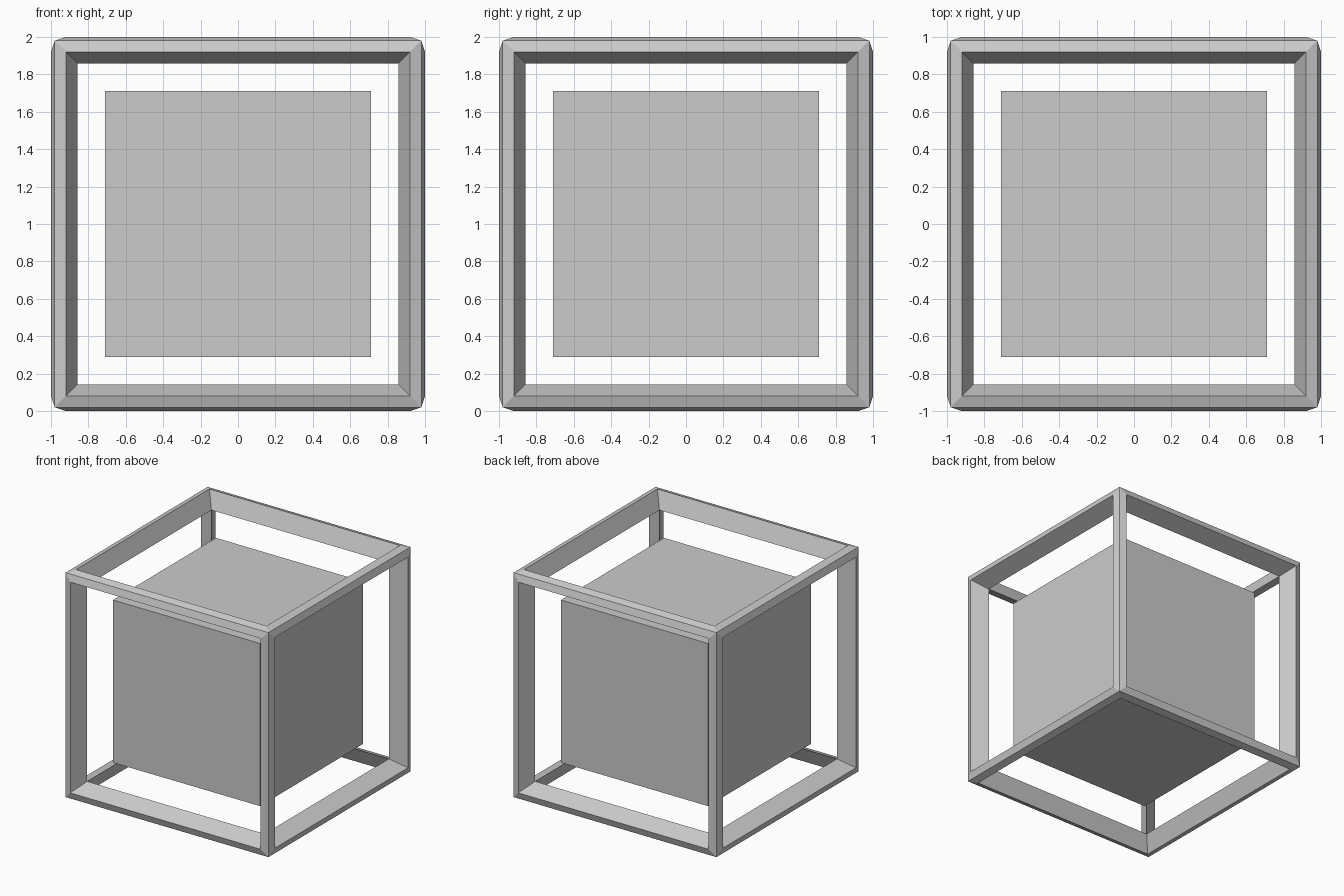
import bpy, bmesh
from mathutils import Vector

if "Cube" in bpy.data.objects:
    bpy.data.objects.remove(bpy.data.objects["Cube"])

OUTER, INSET, INNER = 0.98, 0.92, 0.857   # corner ridge, face opening edge, inner ridge
CORE = 0.71                               # half size of the inner cube


def finish(bm, name):
    bmesh.ops.remove_doubles(bm, verts=bm.verts, dist=1e-4)
    bmesh.ops.recalc_face_normals(bm, faces=bm.faces)
    mesh = bpy.data.meshes.new(name)
    bm.to_mesh(mesh)
    bm.free()
    obj = bpy.data.objects.new(name, mesh)
    obj.location.z = 1
    bpy.context.collection.objects.link(obj)


# Solid cube floating in the middle
bm = bmesh.new()
bmesh.ops.create_cube(bm, size=2 * CORE)
finish(bm, "inner_cube")

# Frame: twelve kite-section bars mitred together at the corners
bm = bmesh.new()
for axis in range(3):
    b, c = (axis + 1) % 3, (axis + 2) % 3
    for sb in (-1, 1):
        for sc in (-1, 1):
            rings = []
            for sa in (-1, 1):
                ring = []
                for along, u, v in ((OUTER, OUTER, OUTER), (INSET, 1, INSET),
                                    (INNER, INNER, INNER), (INSET, INSET, 1)):
                    p = Vector((0, 0, 0))
                    p[axis], p[b], p[c] = sa * along, sb * u, sc * v
                    ring.append(bm.verts.new(p))
                rings.append(ring)
            r0, r1 = rings
            for i in range(4):
                j = (i + 1) % 4
                bm.faces.new((r0[i], r0[j], r1[j], r1[i]))
finish(bm, "outer_frame")
